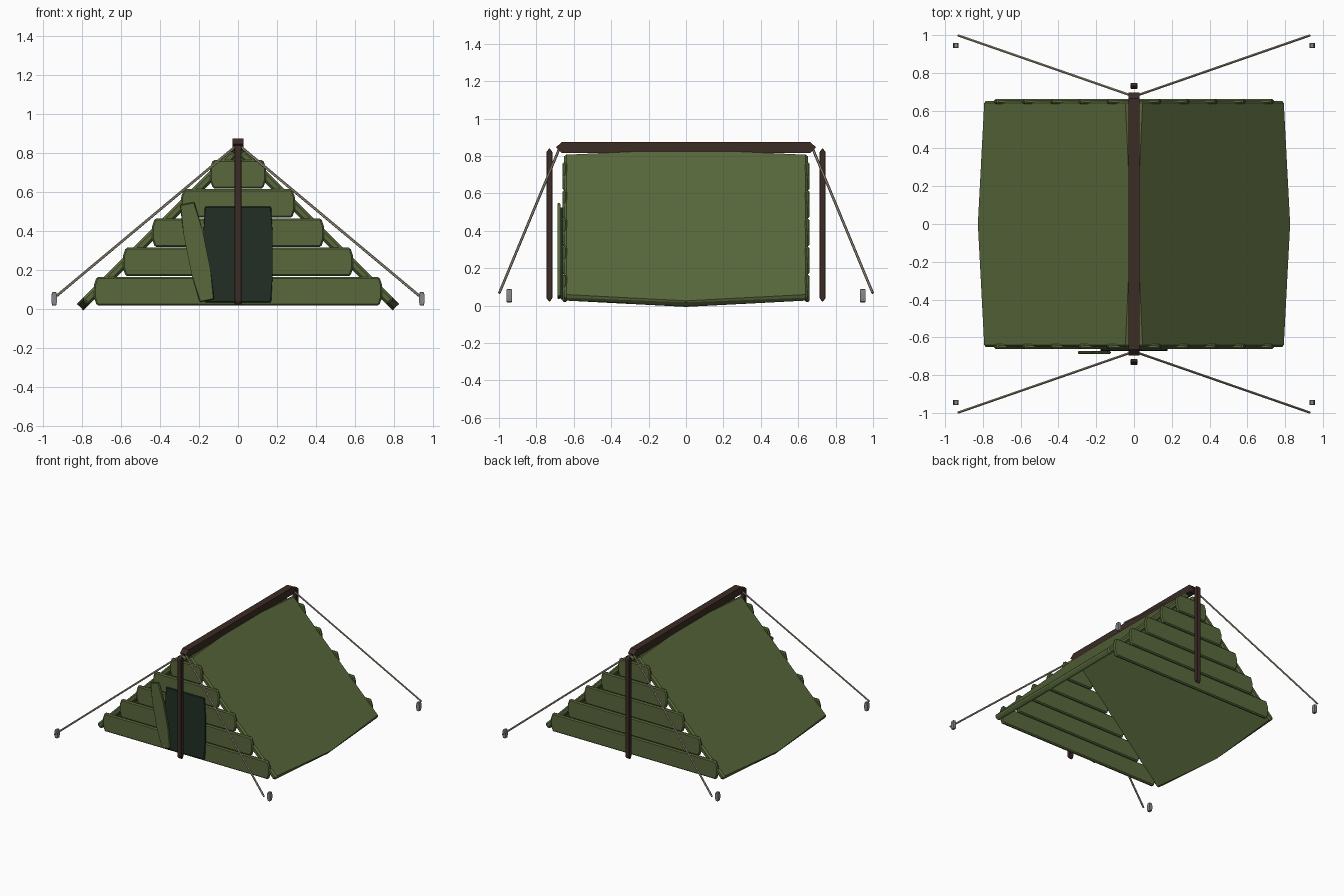
import bpy, bmesh, math
from mathutils import Vector, Matrix

if "Cube" in bpy.data.objects:
    bpy.data.objects.remove(bpy.data.objects["Cube"])


def material(name, rgb):
    m = bpy.data.materials.new(name)
    m.diffuse_color = (*rgb, 1)
    m.use_nodes = True
    m.node_tree.nodes["Principled BSDF"].inputs["Base Color"].default_value = m.diffuse_color
    return m


GREEN = material("olive canvas", (0.10, 0.14, 0.045))
BROWN = material("dark wood", (0.045, 0.025, 0.018))
DARK = material("dark doorway", (0.016, 0.028, 0.019))
ROPE = material("tan rope", (0.36, 0.31, 0.23))
GREY = material("grey metal", (0.25, 0.25, 0.26))


def finish(name, bm, mat):
    bmesh.ops.recalc_face_normals(bm, faces=bm.faces[:])
    me = bpy.data.meshes.new(name)
    bm.to_mesh(me)
    bm.free()
    me.materials.append(mat)
    ob = bpy.data.objects.new(name, me)
    bpy.context.collection.objects.link(ob)
    return ob


def prism(name, outline, thick, origin, u, v, mat, bevel=0.0):
    """Extrude a flat outline (in directions u, v) evenly about its plane."""
    u, v, o = Vector(u).normalized(), Vector(v).normalized(), Vector(origin)
    n = u.cross(v) * thick / 2
    bm = bmesh.new()
    a = [bm.verts.new(o + u * p + v * q - n) for p, q in outline]
    b = [bm.verts.new(o + u * p + v * q + n) for p, q in outline]
    bm.faces.new(a)
    bm.faces.new(b)
    for i in range(len(a)):
        j = (i + 1) % len(a)
        bm.faces.new((a[i], a[j], b[j], b[i]))
    if bevel:
        bmesh.ops.bevel(bm, geom=bm.edges[:], offset=bevel, segments=1,
                        affect='EDGES', clamp_overlap=True)
    return finish(name, bm, mat)


def plank(w, h, cut):
    """Rectangle outline with chamfered corners."""
    return [(-w, -h * .4), (-w + cut, -h), (w - cut, -h), (w, -h * .4),
            (w, h * .4), (w - cut, h), (-w + cut, h), (-w, h * .4)]


def rod(name, p, q, r, sides, mat):
    p, q = Vector(p), Vector(q)
    d = q - p
    bm = bmesh.new()
    mtx = Matrix.Translation((p + q) / 2) @ d.to_track_quat('Z', 'Y').to_matrix().to_4x4()
    bmesh.ops.create_cone(bm, cap_ends=True, segments=sides, radius1=r,
                          radius2=r, depth=d.length, matrix=mtx)
    return finish(name, bm, mat)


X, Y, Z = (1, 0, 0), (0, 1, 0), (0, 0, 1)

# Roof panels, with slightly bowed top and bottom edges
roof = [(-.652, .03), (0, 0), (.652, .03), (.652, 1.11), (0, 1.146), (-.652, 1.11)]
for sx, side in ((-1, "left"), (1, "right")):
    prism(f"{side}_roof_panel", roof, .046, (0, 0, .82), Y, (sx, 0, -1), GREEN, .012)

# Ridge beam with pointed ends
prism("ridge_beam", [(-.695, 0), (-.665, -.029), (.665, -.029), (.695, 0),
                     (.665, .029), (-.665, .029)], .056, (0, 0, .846), Y, Z, BROWN)

for sy, end in ((-1, "front"), (1, "back")):
    # Stepped wall slats
    for i in range(5):
        prism(f"{end}_wall_slat_{i + 1}", plank(.74 - .149 * i, .073, .015), .026,
              (0, sy * .648, .092 + .15 * i), X, Z, GREEN, .008)

    # Upright pole
    prism(f"{end}_pole", [(0, .02), (.016, .04), (.016, .822), (0, .842),
                          (-.016, .822), (-.016, .04)], .036,
          (0, sy * .73, 0), Y, Z, BROWN, .003)

    # Guy ropes and pegs
    for sx, side in ((-1, "left"), (1, "right")):
        rod(f"{end}_{side}_rope", (0, sy * .675, .845),
            (sx * .93, sy * .998, .068), .007, 6, ROPE)
        prism(f"{end}_{side}_peg", plank(.014, .035, .003), .028,
              (sx * .943, sy * .945, .053), X, Z, GREY, .003)

# Doorway and folded-back flap
prism("doorway", plank(.178, .246, .008), .016, (0, -.664, .28), X, Z, DARK, .004)
a = math.radians(11.5)
prism("door_flap", plank(.05, .255, .012), .016, (-.21, -.68, .292),
      (math.cos(a), 0, math.sin(a)), (-math.sin(a), 0, math.cos(a)), GREEN, .005)
